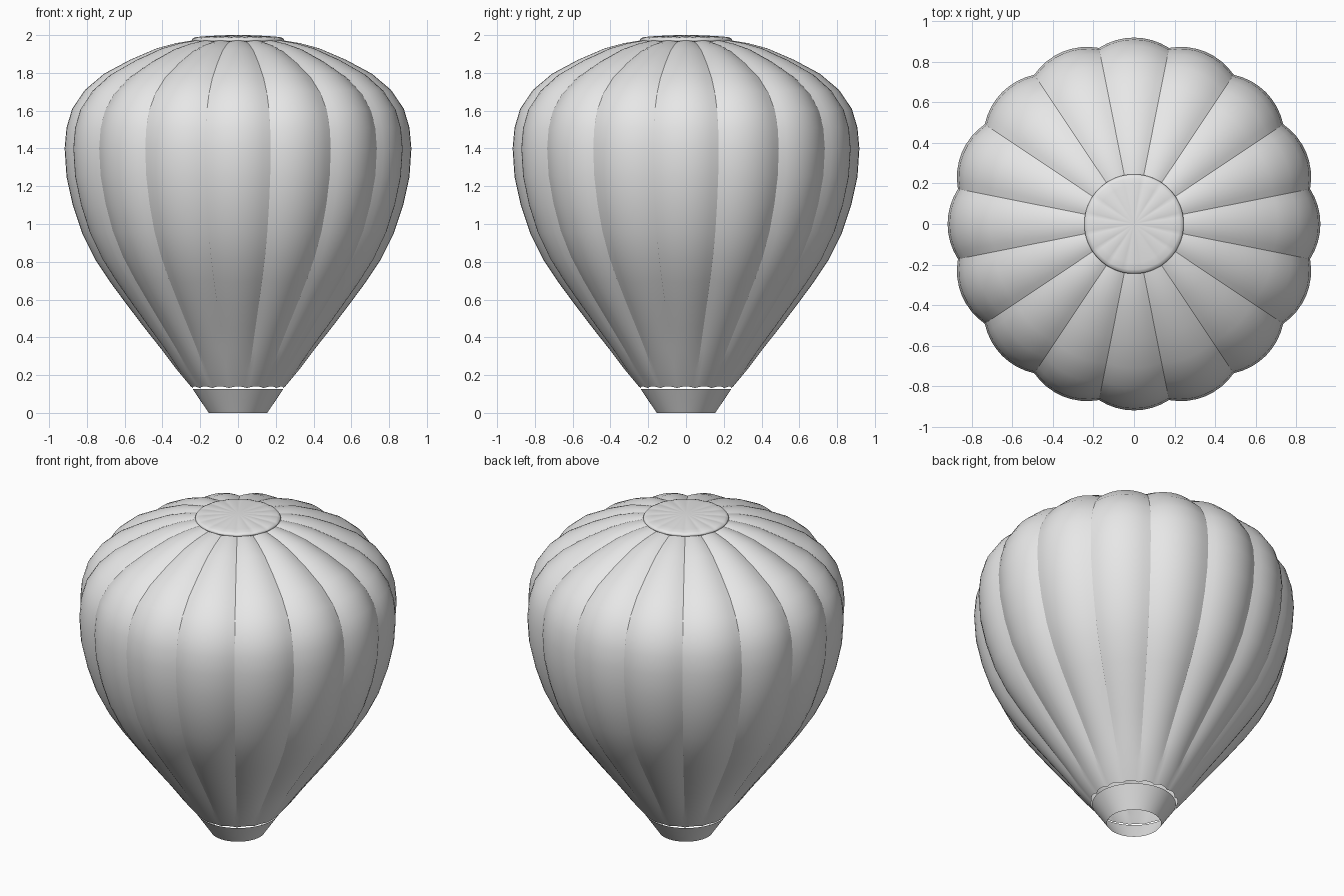
import bpy, bmesh, math
from mathutils import Vector

cube = bpy.data.objects.get("Cube")
if cube:
    bpy.data.objects.remove(cube, do_unlink=True)

GORES, STEPS = 16, 8
SEGS = GORES * STEPS

fabric = bpy.data.materials.new("light_grey_fabric")
fabric.use_nodes = True
GREY = (0.8, 0.8, 0.8, 1)
fabric.diffuse_color = GREY
fabric.node_tree.nodes["Principled BSDF"].inputs["Base Color"].default_value = GREY


def lathe(name, profile, shape=None, seam_from=None, close=False):
    """Spin (radius, height) points; shape(i, u) shifts ring i, u = -1..1 across a gore."""
    bm = bmesh.new()
    rings = []
    for i, (r, z) in enumerate(profile):
        ring = []
        for s in range(SEGS):
            a = 2 * math.pi * (s - STEPS / 2) / SEGS
            u = 2 * (s % STEPS) / STEPS - 1
            dr, dz = shape(i, u) if shape else (0, 0)
            ring.append(bm.verts.new(((r + dr) * math.cos(a), (r + dr) * math.sin(a), z + dz)))
        rings.append(ring)
    for low, high in zip(rings, rings[1:]):
        for s in range(SEGS):
            t = (s + 1) % SEGS
            bm.faces.new((low[s], low[t], high[t], high[s]))
    if close:
        centre = bm.verts.new((0, 0, profile[-1][1]))
        for s in range(SEGS):
            bm.faces.new((rings[-1][s], rings[-1][(s + 1) % SEGS], centre))
    for f in bm.faces:
        f.smooth = True
    # Sharp seams between the gores
    if seam_from is not None:
        for low, high in zip(rings, rings[1:]):
            if low[0].co.z > seam_from:
                for s in range(0, SEGS, STEPS):
                    bm.edges.get((low[s], high[s])).smooth = False
    mesh = bpy.data.meshes.new(name)
    bm.to_mesh(mesh)
    bm.free()
    mesh.materials.append(fabric)
    obj = bpy.data.objects.new(name, mesh)
    bpy.context.collection.objects.link(obj)
    return obj


# Envelope: gores bulging outward along the profile normal
envelope = [(0.25, 0.14), (0.325, 0.23), (0.40, 0.33), (0.495, 0.45), (0.59, 0.575),
            (0.675, 0.69), (0.755, 0.81), (0.825, 0.95), (0.875, 1.10), (0.908, 1.25),
            (0.918, 1.40), (0.908, 1.51), (0.878, 1.61), (0.81, 1.71), (0.71, 1.795),
            (0.57, 1.87), (0.43, 1.93), (0.33, 1.957), (0.24, 1.972), (0.20, 1.974)]


def gore(i, u):
    p, q = envelope[max(i - 1, 0)], envelope[min(i + 1, len(envelope) - 1)]
    t = Vector((q[0] - p[0], q[1] - p[1])).normalized()
    r, z = envelope[i]
    fade = min(1, max(0, (z - 0.14) / 0.25))
    depth = 0.034 * r / 0.918 * fade * u * u
    hem = -0.009 * u * u if i == 0 else 0
    return -t.y * depth + hem * 0.8, t.x * depth + hem


lathe("balloon_envelope", envelope, gore, seam_from=0.2)

# Open skirt below the mouth
lathe("mouth_skirt", [(0.155, 0), (0.198, 0.064), (0.24, 0.126)])

# Crown cap with a rounded rim and faint gathers
cap = [(0.225, 1.964), (0.24, 1.967), (0.245, 1.974), (0.24, 1.983), (0.225, 1.989),
       (0.19, 1.993), (0.12, 1.997), (0.05, 2.0)]


def gathers(i, u):
    return 0, -0.003 * u * u if 3 <= i <= 6 else 0


lathe("crown_cap", cap, gathers, close=True)
